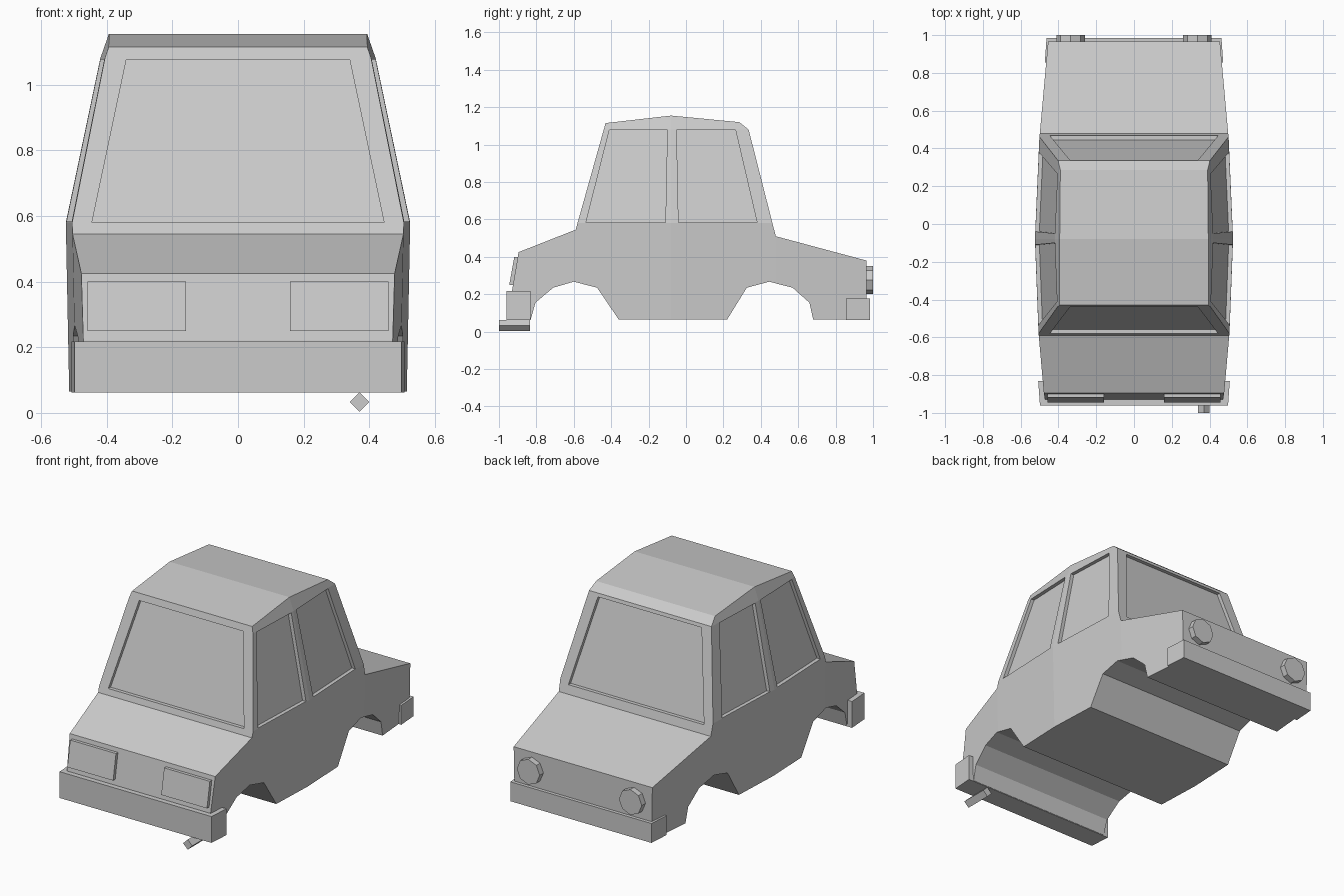
import bpy, bmesh
from math import pi
from mathutils import Matrix

if "Cube" in bpy.data.objects:
    bpy.data.objects.remove(bpy.data.objects["Cube"])


def finish(bm, name):
    bmesh.ops.recalc_face_normals(bm, faces=bm.faces)
    me = bpy.data.meshes.new(name)
    bm.to_mesh(me)
    bm.free()
    ob = bpy.data.objects.new(name, me)
    bpy.context.collection.objects.link(ob)
    return ob


def loft(bm, ring_a, ring_b):
    a = [bm.verts.new(p) for p in ring_a]
    b = [bm.verts.new(p) for p in ring_b]
    bm.faces.new(a)
    bm.faces.new(b)
    for i in range(len(a)):
        j = (i + 1) % len(a)
        bm.faces.new((a[i], a[j], b[j], b[i]))


# half-width of the shell at any side point: bowed in plan, leaning in above the belt
PLAN = [(-1.0, .475), (-.9, .48), (-.59, .505), (-.07, .525), (.48, .50), (1.0, .456)]


def half_width(y, z):
    for (y0, w0), (y1, w1) in zip(PLAN, PLAN[1:]):
        if y <= y1:
            w = w0 + (w1 - w0) * (y - y0) / (y1 - y0)
            break
    w -= .02 * max(0, .58 - z)
    w -= .21 * min(max(z - .58, 0), .5)
    return w - .35 * max(0, z - 1.08)


# body shell: side profile split at the crease lines, then shaped in width
profile = [(-.93, .065), (-.93, .22), (-.895, .425), (-.59, .545), (-.43, 1.115),
           (-.08, 1.155), (.285, 1.12), (.335, 1.08), (.48, .51), (.965, .38),
           (.965, .065), (.68, .065), (.66, .155), (.57, .235), (.445, .267),
           (.325, .235), (.22, .065), (-.36, .065), (-.475, .235), (-.6, .267),
           (-.71, .235), (-.805, .155), (-.83, .065)]
bm = bmesh.new()
loft(bm, [(-1, y, z) for y, z in profile], [(1, y, z) for y, z in profile])
cuts = [((0, y, 0), (0, 1, 0)) for y in (-.59, -.08, .48)]
cuts += [((0, 0, z), (0, 0, 1)) for z in (.58, 1.08)]
for co, no in cuts:
    bmesh.ops.bisect_plane(bm, geom=bm.verts[:] + bm.edges[:] + bm.faces[:],
                           dist=1e-4, plane_co=co, plane_no=no)
for v in bm.verts:
    v.co.x *= half_width(v.co.y, v.co.z)
body = finish(bm, "car_body")

# window recess cutters
DEPTH = .022
bm = bmesh.new()
rear_side = [(-.535, .583), (-.41, 1.077), (-.1, 1.077), (-.11, .583)]
front_side = [(-.04, .583), (-.05, 1.077), (.265, 1.077), (.38, .583)]
for s in (-1, 1):
    for win in (rear_side, front_side):
        loft(bm, [(s * (half_width(y, z) - DEPTH), y, z) for y, z in win],
             [(s * .7, y, z) for y, z in win])
for z0, z1, surf, out in ((.58, 1.077, lambda z: -.59 + (z - .545) * .281, -1),
                          (.56, 1.06, lambda z: .48 - (z - .51) * .2544, 1)):
    win = [(-.445, z0), (.445, z0), (.34, z1), (-.34, z1)]
    loft(bm, [(x, surf(z) - out * DEPTH, z) for x, z in win],
         [(x, surf(z) + out * .15, z) for x, z in win])
cutter = finish(bm, "window_cutter")
cutter.hide_render = True
cutter.hide_viewport = True
mod = body.modifiers.new("windows", 'BOOLEAN')
mod.operation = 'DIFFERENCE'
mod.solver = 'EXACT'
mod.object = cutter

# bumpers
for name, plan, top in (
        ("rear_bumper", [(-.498, -.96), (.498, -.96), (.507, -.832), (-.507, -.832)], .218),
        ("front_bumper", [(-.463, .985), (.463, .985), (.472, .855), (-.472, .855)], .177)):
    bm = bmesh.new()
    loft(bm, [(x, y, .062) for x, y in plan], [(x, y, top) for x, y in plan])
    finish(bm, name)

# tail light panels and headlights, both sides
for s, side in ((-1, "left"), (1, "right")):
    bm = bmesh.new()
    quad = [(.158, -.945, .25), (.458, -.945, .25), (.458, -.918, .40), (.158, -.918, .40)]
    loft(bm, [(s * x, y, z) for x, y, z in quad], [(s * x, y + .03, z) for x, y, z in quad])
    finish(bm, side + "_tail_light")

    bm = bmesh.new()
    bmesh.ops.create_cone(bm, cap_ends=True, segments=8, radius1=.075, radius2=.075, depth=.06,
                          matrix=Matrix.Translation((s * .335, .97, .275)) @ Matrix.Rotation(pi / 2, 4, 'X'))
    finish(bm, side + "_headlight")

# four-sided exhaust pipe
bm = bmesh.new()
bmesh.ops.create_cone(bm, cap_ends=True, segments=4, radius1=.03, radius2=.03, depth=.165,
                      matrix=Matrix.Translation((.37, -.9175, .033)) @ Matrix.Rotation(pi / 2, 4, 'X'))
finish(bm, "exhaust_pipe")
